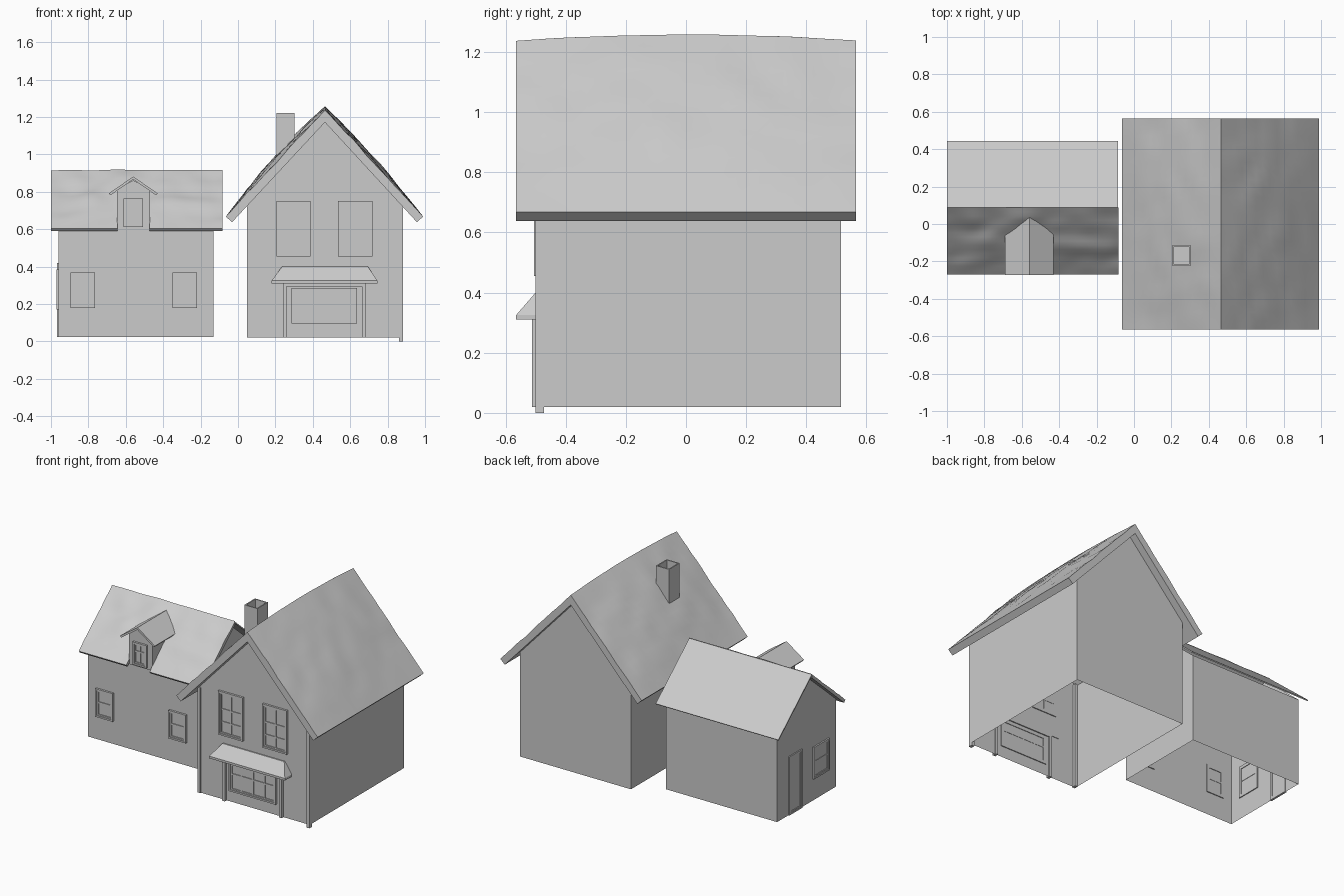
import bpy, bmesh, math
from mathutils import Vector, noise

if "Cube" in bpy.data.objects:
    bpy.data.objects.remove(bpy.data.objects["Cube"])


def finish(name, bm, smooth=False, closed=True):
    if closed:
        bmesh.ops.recalc_face_normals(bm, faces=bm.faces)
    me = bpy.data.meshes.new(name)
    bm.to_mesh(me)
    bm.free()
    ob = bpy.data.objects.new(name, me)
    bpy.context.collection.objects.link(ob)
    if smooth:
        bpy.ops.object.select_all(action='DESELECT')
        ob.select_set(True)
        bpy.context.view_layer.objects.active = ob
        bpy.ops.object.shade_smooth_by_angle(angle=math.radians(30))
    return ob


def add_box(bm, lo, hi):
    vs = bmesh.ops.create_cube(bm, size=1)['verts']
    for v in vs:
        v.co = [(lo[i] + hi[i]) / 2 + v.co[i] * (hi[i] - lo[i]) for i in range(3)]


def box(name, lo, hi):
    bm = bmesh.new()
    add_box(bm, lo, hi)
    return finish(name, bm)


def place(axis, h, l, z):
    return (h, l, z) if axis == 'y' else (l, h, z)


def gable_shell(name, axis, h0, h1, hm, l0, l1, z0, ze, zr):
    """Gabled walls, open below and under the roof."""
    prof = [(h0, z0), (h0, ze), (hm, zr), (h1, ze), (h1, z0)]
    bm = bmesh.new()
    ends = [[bm.verts.new(place(axis, h, l, z)) for h, z in prof] for l in (l0, l1)]
    bm.faces.new(ends[0])
    bm.faces.new(ends[1][::-1])
    for i in (0, 3):
        bm.faces.new((ends[0][i], ends[1][i], ends[1][i + 1], ends[0][i + 1]))
    return finish(name, bm)


def roof_slope(name, axis, eave, ridge, l0, l1, t, bulge=0, crown=0, rough=0, skew=0, nu=14, nv=24):
    """Roof slab from eave to ridge; its top can bulge, crown and ripple."""
    a, b = Vector(eave), Vector(ridge)
    d = (b - a).normalized()
    n = Vector((-d.y, d.x)) if d.x > 0 else Vector((d.y, -d.x))
    a2, b2 = a - n * t, b - Vector((0, t / abs(d.x)))
    if not (bulge or rough):
        nu = nv = 1
    bm = bmesh.new()

    def vert(p, q, i, j, wavy):
        u, v = i / nu, j / nv
        c = p.lerp(q, u)
        l = l0 + (l1 + skew * u - l0) * v
        z = c.y
        if wavy:
            z += max(0, math.sin(math.pi * v)) * (crown * u + bulge * math.sin(math.pi * u))
            z += rough * noise.noise(Vector((l * 7, c.x * 12, 2))) * min(1, 4 * u, 4 * (1 - u) + .2)
        return bm.verts.new(place(axis, c.x, l, z))

    top = [[vert(a, b, i, j, True) for j in range(nv + 1)] for i in range(nu + 1)]
    bot = [[vert(a2, b2, i, j, False) for j in range(nv + 1)] for i in range(nu + 1)]
    for i in range(nu):
        for j in range(nv):
            for g in (top, bot):
                bm.faces.new((g[i][j], g[i + 1][j], g[i + 1][j + 1], g[i][j + 1]))
        for j in (0, nv):
            bm.faces.new((top[i][j], top[i + 1][j], bot[i + 1][j], bot[i][j]))
    for j in range(nv):
        for i in (0, nu):
            bm.faces.new((top[i][j], top[i][j + 1], bot[i][j + 1], bot[i][j]))
    return finish(name, bm, smooth=True)


def window(name, side, wall, u0, u1, z0, z1, cols=(), rows=(), out=.014):
    """Double frame, pane and glazing bars; cols/rows are fractions."""
    bm = bmesh.new()

    def bar(a0, a1, b0, b1, d0, d1):
        if side == 'front':
            add_box(bm, (a0, wall - d1, b0), (a1, wall - d0, b1))
        else:
            add_box(bm, (wall - d1, a0, b0), (wall - d0, a1, b1))

    def frame(e, w, d):
        p0, p1, q0, q1 = u0 + e, u1 - e, z0 + e, z1 - e
        bar(p0, p0 + w, q0, q1, -.006, d)
        bar(p1 - w, p1, q0, q1, -.006, d)
        bar(p0 + w, p1 - w, q0, q0 + w, -.006, d)
        bar(p0 + w, p1 - w, q1 - w, q1, -.006, d)

    frame(0, .011, out)
    frame(.011, .009, out * .6)
    bar(u0 + .015, u1 - .015, z0 + .015, z1 - .015, -.002, .002)
    for f in cols:
        c = u0 + (u1 - u0) * f
        bar(c - .005, c + .005, z0 + .02, z1 - .02, -.004, out * .5)
    for f in rows:
        c = z0 + (z1 - z0) * f
        bar(u0 + .02, u1 - .02, c - .005, c + .005, -.004, out * .5)
    return finish(name, bm)


# Large house: walls, sagging roof, corner posts
FW = -.492
gable_shell("large_house_walls", 'y', .05, .88, .465, FW, .515, .02, .735, 1.185)
roof_slope("large_roof_left", 'y', (-.065, .668), (.465, 1.238), -.565, .565, .045, .03, .02, .012)
roof_slope("large_roof_right", 'y', (.99, .668), (.465, 1.238), -.565, .565, .045, .02, .02, .01)
for s, x in (("left", .047), ("right", .862)):
    box("corner_post_" + s, (x, -.5, 0 if x > .5 else .02), (x + .021, -.472, .73))

# Upper windows
for s, x in (("left", .205), ("right", .535)):
    window("upper_window_" + s, 'front', FW, x, x + .183, .455, .75, (.5,), (.3, .59))

# Shop front: window, posts, header, hipped canopy
window("shop_window", 'front', FW, .285, .635, .095, .287, (.25, .5, .75), (.6,))
for s, x in (("left", .24), ("right", .664)):
    box("shop_post_" + s, (x, -.512, .02), (x + .02, -.485, .31))
box("shop_header", (.26, -.508, .295), (.664, -.485, .312))
bm = bmesh.new()
rings = []
for x0, x1, y0, z in ((.18, .745, -.565, .31), (.18, .745, -.565, .325), (.235, .695, -.5, .4)):
    rings.append([bm.verts.new(p) for p in ((x0, -.488, z), (x0, y0, z), (x1, y0, z), (x1, -.488, z))])
for r, s in zip(rings, rings[1:]):
    for i in range(4):
        k = (i + 1) % 4
        bm.faces.new((r[i], r[k], s[k], s[i]))
bm.faces.new(rings[0])
bm.faces.new(rings[2])
finish("shop_canopy", bm)

# Hollow chimney
bm = bmesh.new()
add_box(bm, (.205, -.225, .93), (.302, -.112, 1.222))
bm.faces.ensure_lookup_table()
top = max(bm.faces, key=lambda f: f.calc_center_median().z)
bmesh.ops.inset_region(bm, faces=[top], thickness=.011)
bmesh.ops.translate(bm, verts=bmesh.ops.extrude_discrete_faces(bm, faces=[top])['faces'][0].verts[:],
                    vec=(0, 0, -.12))
finish("chimney", bm)

# Small house: walls, wavy front roof, plain back roof
gable_shell("small_house_walls", 'x', -.23, .40, .087, -.96, -.13, .025, .615, .885)
front = roof_slope("small_roof_front", 'x', (-.27, .605), (.087, .915), -1, -.083, .02,
                   .008, .002, .018, nu=16, nv=40)
roof_slope("small_roof_back", 'x', (.445, .607), (.087, .912), -1, -.085, .008)

# Notch in the front eave below the dormer
cutter = box("eave_notch_cutter", (-.645, -.4, .5), (-.472, -.2, .8))
cutter.hide_render = True
cutter.hide_set(True)
mod = front.modifiers.new("notch", 'BOOLEAN')
mod.operation = 'DIFFERENCE'
mod.solver = 'EXACT'
mod.object = cutter

# Dormer: walls, two small roof slopes, window
gable_shell("dormer_walls", 'y', -.648, -.47, -.56, -.238, -.06, .6, .812, .862)
for s, x in (("left", -.69), ("right", -.43)):
    roof_slope("dormer_roof_" + s, 'y', (x, .792), (-.56, .882), -.272, -.05, .013, skew=.09)
window("dormer_window", 'front', -.238, -.612, -.508, .612, .765, (.5,), (.6,))

# Small house windows and side door
for s, x in (("left", -.895), ("right", -.35)):
    window("small_window_" + s, 'front', -.23, x, x + .13, .18, .37, (), (.52,))
window("side_window", 'left', -.96, -.15, .02, .17, .385, (), (.52,), out=.01)
window("side_door", 'left', -.96, .14, .28, .025, .42, out=.008)
